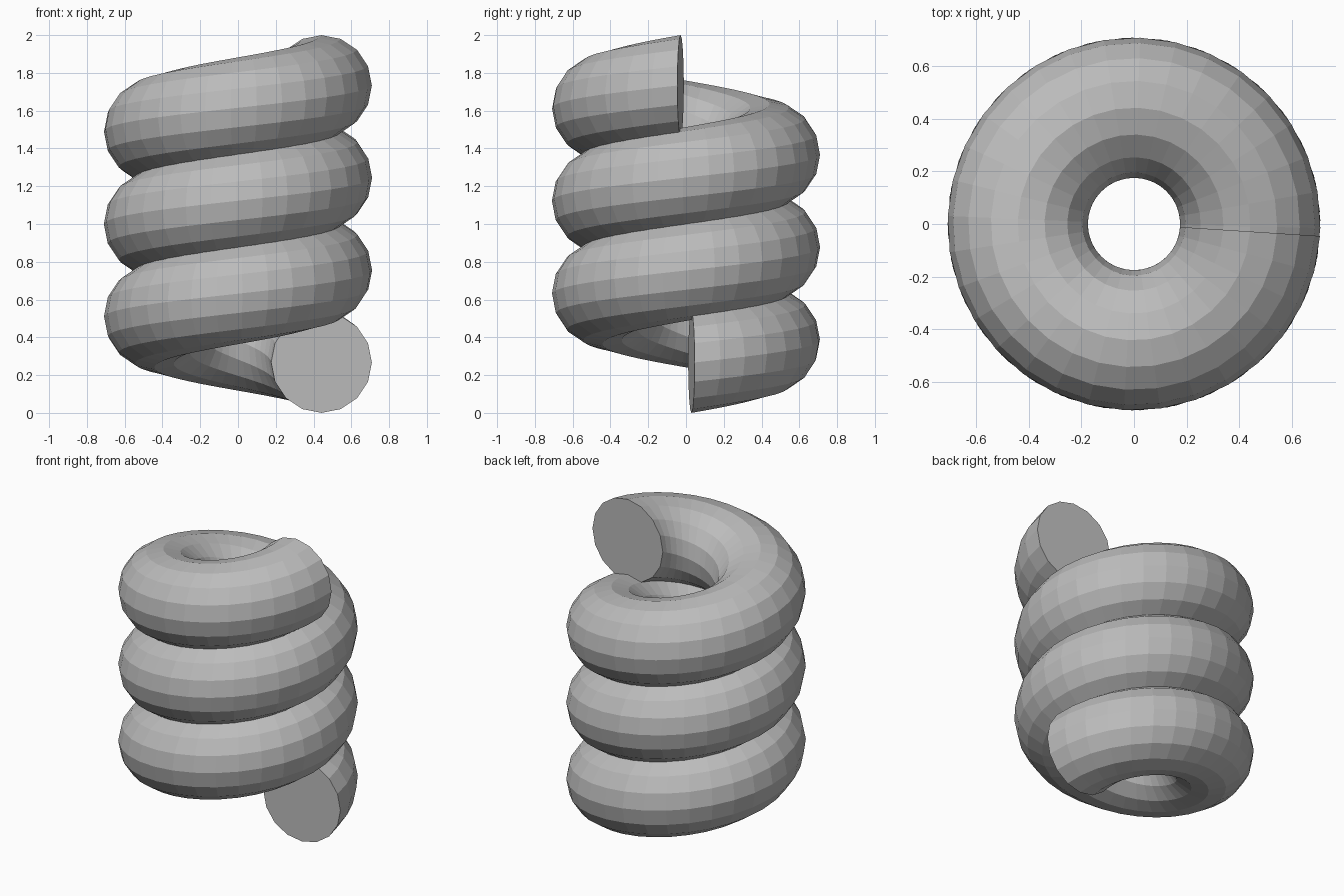
import bpy, bmesh
from math import radians
from mathutils import Matrix, Vector

default = bpy.data.objects.get("Cube")
if default:
    bpy.data.objects.remove(default, do_unlink=True)

COIL_RADIUS = 0.443
TUBE_RADIUS = 0.267
SIDES = 16
STEPS = 96
TURNS = 3
END_GAP = radians(3.7)      # each end stops just short of the +x axis
HEIGHT = 2.0

grey = bpy.data.materials.new("plain grey")
grey.use_nodes = True
colour = (0.5, 0.5, 0.5, 1)
grey.diffuse_color = colour
grey.node_tree.nodes["Principled BSDF"].inputs["Base Color"].default_value = colour

# Upright tube section at the bottom end
bm = bmesh.new()
place = (Matrix.Rotation(END_GAP, 4, 'Z')
         @ Matrix.Translation((COIL_RADIUS, 0, TUBE_RADIUS))
         @ Matrix.Rotation(radians(90), 4, 'X'))
bmesh.ops.create_circle(bm, segments=SIDES, radius=TUBE_RADIUS, matrix=place)

# Sweep the section upward around the z axis
rise = HEIGHT - 2 * TUBE_RADIUS
sweep = bmesh.ops.spin(
    bm, geom=bm.verts[:] + bm.edges[:], cent=(0, 0, 0), axis=(0, 0, 1),
    angle=radians(360 * TURNS) - 2 * END_GAP, steps=STEPS,
    dvec=Vector((0, 0, rise / STEPS)))

# Flat caps on both open ends
bmesh.ops.holes_fill(bm, edges=[e for e in bm.edges if e.is_boundary], sides=0)
bmesh.ops.recalc_face_normals(bm, faces=bm.faces[:])

mesh = bpy.data.meshes.new("coil_spring")
bm.to_mesh(mesh)
bm.free()
mesh.materials.append(grey)
coil = bpy.data.objects.new("coil_spring", mesh)
bpy.context.collection.objects.link(coil)
